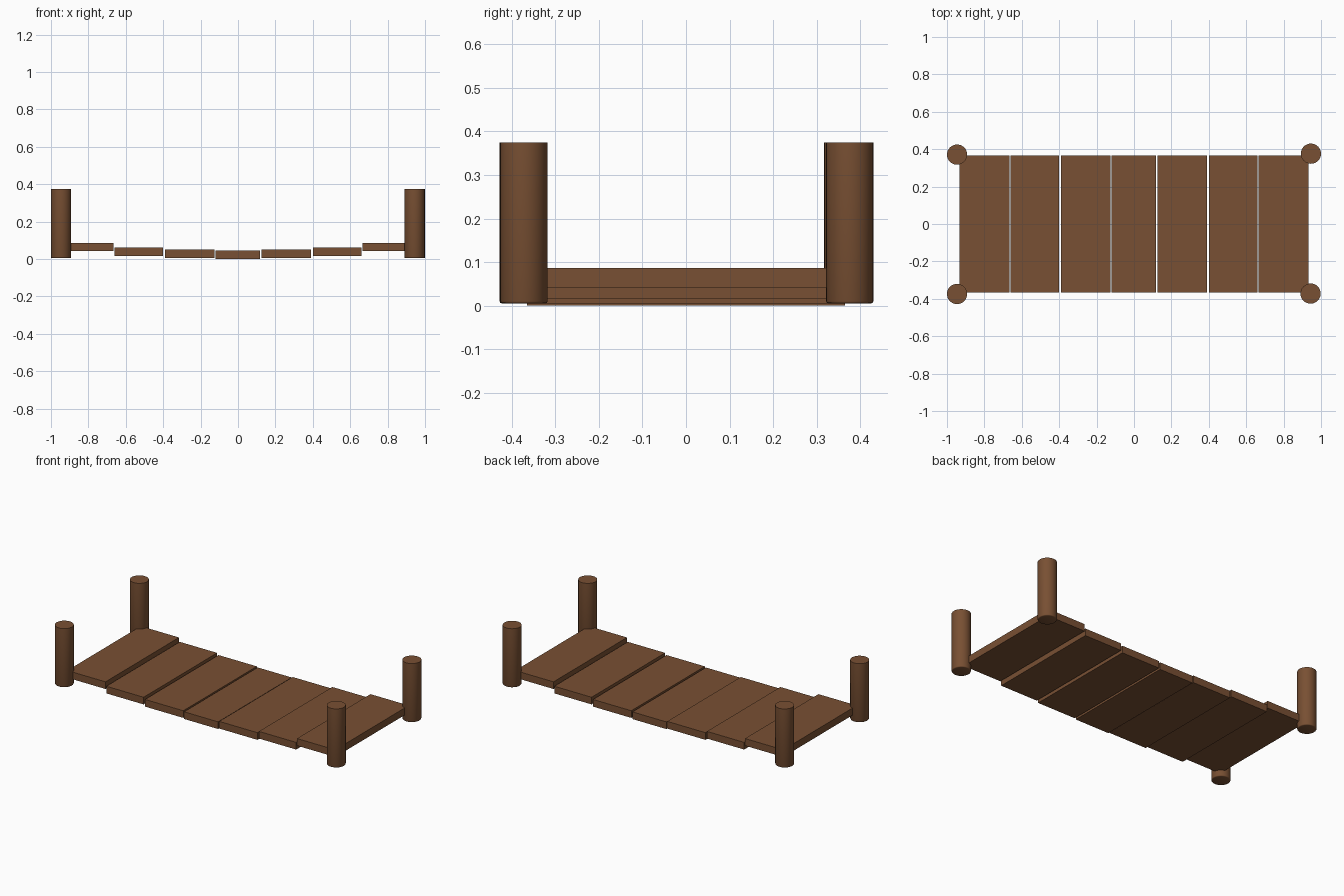
import bpy, bmesh, math

if "Cube" in bpy.data.objects:
    bpy.data.objects.remove(bpy.data.objects["Cube"])

wood = bpy.data.materials.new("brown_wood")
wood.diffuse_color = (0.19, 0.08, 0.033, 1)
wood.use_nodes = True
wood.node_tree.nodes["Principled BSDF"].inputs["Base Color"].default_value = wood.diffuse_color


def plank(name, x0, x1, z0, thick=0.045, half=0.365):
    bpy.ops.mesh.primitive_cube_add(size=1, location=((x0 + x1) / 2, 0, z0 + thick / 2))
    ob = bpy.context.object
    ob.name = name
    ob.scale = (x1 - x0, 2 * half, thick)
    bpy.ops.object.transform_apply(location=False, rotation=False, scale=True)
    ob.data.materials.append(wood)


def post(name, x, y, z0=0.005, z1=0.375, r=0.054):
    bpy.ops.mesh.primitive_cylinder_add(vertices=32, radius=r, depth=z1 - z0,
                                        location=(x, y, (z0 + z1) / 2))
    ob = bpy.context.object
    ob.name = name
    # slightly softened foot
    bm = bmesh.new()
    bm.from_mesh(ob.data)
    rim = [e for e in bm.edges if all(v.co.z < 0 for v in e.verts)]
    bmesh.ops.bevel(bm, geom=rim, offset=0.005, segments=2, profile=0.5, affect='EDGES')
    bm.to_mesh(ob.data)
    bm.free()
    ob.data.materials.append(wood)
    bpy.ops.object.shade_smooth_by_angle(angle=math.radians(50))


# sagging walkway: inner edge, outer edge, underside height, mirrored left/right
plank("centre_plank", -0.119, 0.117, 0.0)
for i, (a, b, z) in enumerate([(0.125, 0.391, 0.005),
                               (0.401, 0.66, 0.016),
                               (0.666, 0.932, 0.042)], 1):
    plank(f"right_plank_{i}", a, b, z)
    plank(f"left_plank_{i}", -b, -a, z)

# corner posts
post("front_left_post", -0.946, -0.374)
post("front_right_post", 0.944, -0.372)
post("back_left_post", -0.946, 0.371)
post("back_right_post", 0.946, 0.376)
